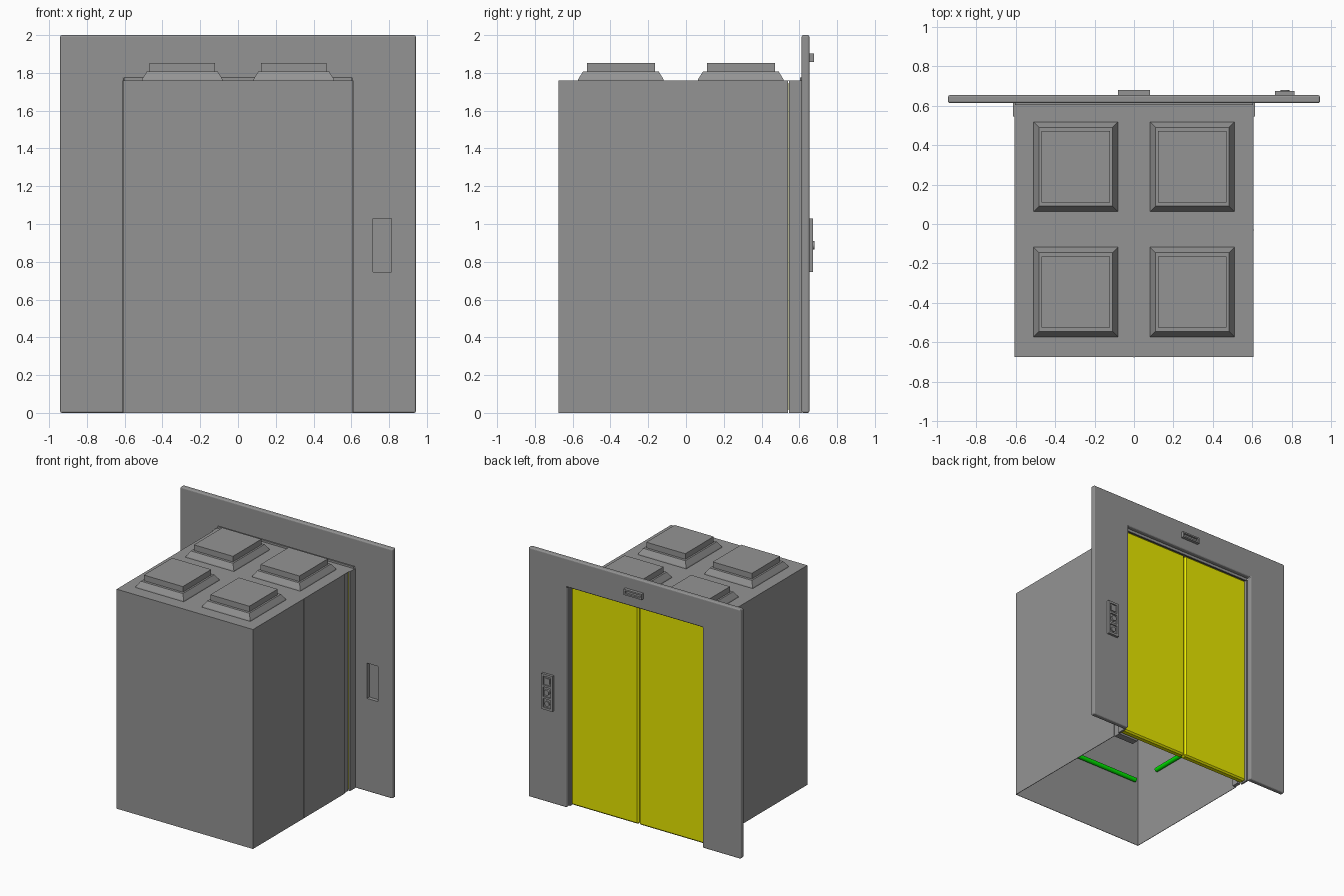
import bpy, bmesh, math
from mathutils import Matrix, Vector

if "Cube" in bpy.data.objects:
    bpy.data.objects.remove(bpy.data.objects["Cube"])


def material(name, color):
    m = bpy.data.materials.new(name)
    m.diffuse_color = color
    m.use_nodes = True
    m.node_tree.nodes["Principled BSDF"].inputs["Base Color"].default_value = m.diffuse_color
    return m


GREY = material("steel_grey", (0.295, 0.295, 0.295, 1))
YELLOW = material("door_yellow", (0.81, 0.81, 0.0, 1))
GREEN = material("rail_green", (0.0, 0.8, 0.0, 1))


def finish(name, bm, mat=GREY, bevel=0, segments=1):
    bmesh.ops.recalc_face_normals(bm, faces=bm.faces)
    me = bpy.data.meshes.new(name)
    bm.to_mesh(me)
    bm.free()
    ob = bpy.data.objects.new(name, me)
    bpy.context.collection.objects.link(ob)
    me.materials.append(mat)
    if bevel:
        b = ob.modifiers.new("bevel", 'BEVEL')
        b.width, b.segments = bevel, segments
        b.limit_method = 'ANGLE'
    return ob


def box(name, x, y, z, mat=GREY, bevel=0):
    """Box from (min, max) ranges."""
    bm = bmesh.new()
    lo, hi = Vector((x[0], y[0], z[0])), Vector((x[1], y[1], z[1]))
    m = Matrix.Translation((lo + hi) / 2) @ Matrix.Diagonal((*(hi - lo), 1))
    bmesh.ops.create_cube(bm, size=1, matrix=m)
    return finish(name, bm, mat, bevel)


def prism_y(name, pts, y0, y1, mat=GREY, bevel=0):
    """Extrude an x-z outline along y."""
    bm = bmesh.new()
    f = bm.faces.new([bm.verts.new((x, y0, z)) for x, z in pts])
    r = bmesh.ops.extrude_face_region(bm, geom=[f])
    bmesh.ops.translate(bm, vec=(0, y1 - y0, 0),
                        verts=[v for v in r["geom"] if isinstance(v, bmesh.types.BMVert)])
    return finish(name, bm, mat, bevel, 3)


def rod(name, a, b, radius, mat=GREY, sides=16):
    a, b = Vector(a), Vector(b)
    bm = bmesh.new()
    m = Matrix.Translation((a + b) / 2) @ (b - a).to_track_quat('Z', 'Y').to_matrix().to_4x4()
    bmesh.ops.create_cone(bm, cap_ends=True, segments=sides, radius1=radius,
                          radius2=radius, depth=(b - a).length, matrix=m)
    ob = finish(name, bm, mat)
    bpy.context.view_layer.objects.active = ob
    bpy.ops.object.select_all(action='DESELECT')
    ob.select_set(True)
    bpy.ops.object.shade_smooth_by_angle()
    return ob


# Thin cab walls, open at the bottom, with hairline seams
T, TOP = 0.004, 1.76
box("front_wall", (-0.605, 0.605), (-0.674, -0.674 + T), (0, TOP))
box("front_seam", (-0.002, 0.002), (-0.676, -0.668), (0, TOP))
box("right_seam", (0.599, 0.607), (-0.032, -0.028), (0, TOP))
for side, s, ret in (("right", 1, 0.42), ("left", -1, 0.57)):
    def rx(a, b):
        return tuple(sorted((s * a, s * b)))
    box(f"{side}_wall", rx(0.605 - T, 0.605), (-0.674, 0.484), (0, TOP))
    # Inner return beside the doorway and outer jamb
    box(f"{side}_return", rx(ret, 0.598), (0.484, 0.54), (0, TOP))
    box(f"{side}_jamb", rx(0.598, 0.612), (0.545, 0.614), (0, TOP))
    # Sliding door leaf
    box(f"{side}_door", rx(0.002, 0.601), (0.543, 0.6), (0.004, 1.757), YELLOW, 0.012)
    # Side handrail against the wall
    rod(f"{side}_handrail", (s * 0.583, -0.43, 0.55), (s * 0.583, 0.36, 0.55), 0.018, GREEN)
rod("front_handrail", (-0.56, -0.65, 0.55), (0.56, -0.65, 0.55), 0.018, GREEN)

# Roof and the lintel closing the gap above the doors
box("roof", (-0.605, 0.605), (-0.674, 0.612), (TOP - 0.003, TOP))
box("door_lintel", (-0.603, 0.603), (0.603, 0.615), (1.75, 1.775))

# Four roof light housings: tapered skirt with a box on top
for i, (cx, cy) in enumerate([(x, y) for x in (-0.295, 0.295) for y in (-0.345, 0.29)]):
    bm = bmesh.new()
    rings = []
    for hx, hy, z in ((0.215, 0.228, 1.758), (0.212, 0.225, 1.768), (0.187, 0.2, 1.808),
                      (0.173, 0.18, 1.808), (0.173, 0.18, 1.853)):
        rings.append([bm.verts.new((cx + a * hx, cy + b * hy, z))
                      for a, b in ((-1, -1), (1, -1), (1, 1), (-1, 1))])
    for lo, hi in zip(rings, rings[1:]):
        for k in range(4):
            j = (k + 1) % 4
            bm.faces.new((lo[k], lo[j], hi[j], hi[k]))
    bm.faces.new(rings[0])
    bm.faces.new(rings[-1])
    finish(f"roof_light_{i}", bm)

# Landing panel with doorway and a pocket behind the call plate
W, D = 0.942, 0.603
panel = prism_y("landing_panel", [(-W, 0), (-W, 2), (W, 2), (W, 0), (D, 0), (D, 1.768),
                                  (-D, 1.768), (-D, 0)], 0.612, 0.653, bevel=0.01)
pocket = box("pocket_cutter", (0.716, 0.813), (0.59, 0.642), (0.746, 1.029))
pocket.hide_render = True
cut = panel.modifiers.new("pocket", 'BOOLEAN')
cut.operation, cut.object = 'DIFFERENCE', pocket
bpy.context.view_layer.update()
mesh = bpy.data.meshes.new_from_object(panel.evaluated_get(bpy.context.evaluated_depsgraph_get()))
panel.modifiers.clear()
panel.data = mesh
bpy.data.objects.remove(pocket)


def frame(name, x, z, y0, y1, rim):
    """Plate rim around a recessed face."""
    for n, (a, b) in {"left": ((x[0], x[0] + rim), z), "right": ((x[1] - rim, x[1]), z),
                      "bottom": ((x[0] + rim, x[1] - rim), (z[0], z[0] + rim)),
                      "top": ((x[0] + rim, x[1] - rim), (z[1] - rim, z[1]))}.items():
        box(f"{name}_{n}", a, (y0, y1), b)


# Floor indicator above the doors
frame("indicator_frame", (-0.08, 0.08), (1.857, 1.903), 0.65, 0.678, 0.012)
box("indicator_screen", (-0.07, 0.07), (0.645, 0.662), (1.866, 1.894))

# Call plate with a framed face holding display, buttons and key switch
box("call_plate", (0.715, 0.814), (0.65, 0.663), (0.745, 1.03))
frame("call_rim", (0.715, 0.814), (0.745, 1.03), 0.65, 0.673, 0.018)
for i, z in enumerate((0.84, 0.934)):
    box(f"call_divider_{i}", (0.733, 0.796), (0.66, 0.673), (z - 0.008, z + 0.008))
box("call_display", (0.744, 0.785), (0.66, 0.669), (0.955, 0.998))
rod("call_button", (0.7645, 0.66, 0.888), (0.7645, 0.679, 0.888), 0.022, sides=20)
rod("key_switch", (0.7645, 0.66, 0.795), (0.7645, 0.672, 0.795), 0.02, sides=20)
